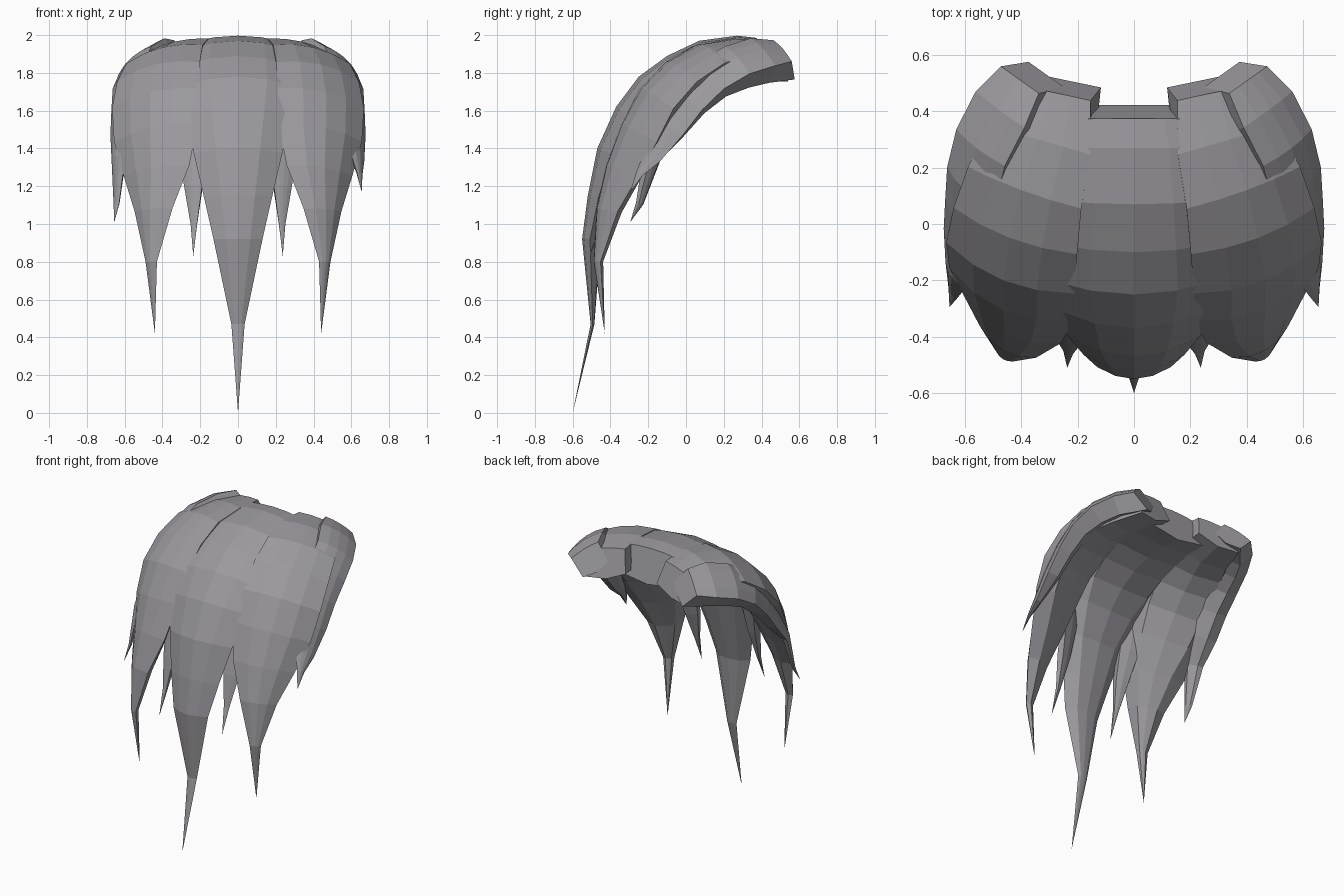
import bpy, bmesh
from mathutils import Vector

hair = bpy.data.materials.new("ash_grey")
hair.diffuse_color = (0.33, 0.32, 0.345, 1)


def lock(name, stations, side=1, head_z=1.2, root_u=0.95):
    """Tapered lens-section strand; stations are (x, y, z, half width, thickness)."""
    head = Vector((0, 0.3, head_z))            # strands face away from this point
    pts = [Vector((s[0] * side, s[1], s[2])) for s in stations]
    bm = bmesh.new()
    rings = []
    for i, p in enumerate(pts):
        hw, th = stations[i][3:]
        t = (pts[min(i + 1, len(pts) - 1)] - pts[max(i - 1, 0)]).normalized()
        n = p - head
        n = (n - t * n.dot(t)).normalized()
        w = n.cross(t)
        f = min(1, i / 6)                      # flat and thick at the root, rounder below
        bulge = 0.1 + 0.22 * f
        iu = root_u + (0.55 - root_u) * f
        back = -t * 0.07 if i == 0 else Vector()   # slanted root end
        ring = []
        for u in (-1, -0.5, 0, 0.5, 1):
            ring.append(bm.verts.new(p + w * u * hw - n * bulge * hw * u * u))
        for u in (iu, 0, -iu):
            ring.append(bm.verts.new(p + w * u * hw - n * th * (1 - 0.15 * abs(u)) + back))
        rings.append(ring)
    for a, b in zip(rings, rings[1:]):
        for k in range(8):
            j = (k + 1) % 8
            bm.faces.new((a[k], a[j], b[j], b[k]))
    bm.faces.new(rings[0])
    bmesh.ops.remove_doubles(bm, verts=bm.verts, dist=0.0005)
    bmesh.ops.recalc_face_normals(bm, faces=bm.faces)
    me = bpy.data.meshes.new(name)
    bm.to_mesh(me)
    bm.free()
    me.materials.append(hair)
    bpy.context.collection.objects.link(bpy.data.objects.new(name, me))


# long middle lock
lock("middle_lock", [
    (0, 0.375, 1.985, 0.21, 0.22), (0, 0.27, 1.997, 0.25, 0.23), (0, 0.07, 1.97, 0.28, 0.22),
    (0, -0.10, 1.89, 0.30, 0.20), (0, -0.25, 1.78, 0.31, 0.19), (0, -0.37, 1.62, 0.28, 0.17),
    (0, -0.47, 1.40, 0.235, 0.15), (0, -0.52, 1.15, 0.18, 0.13), (0, -0.55, 0.92, 0.13, 0.10),
    (0, -0.505, 0.47, 0.035, 0.02), (0, -0.60, 0, 0, 0)])

for side, label in ((-1, "left"), (1, "right")):
    # broad lock over the temple
    lock(label + "_broad_lock", [
        (0.30, 0.47, 1.945, 0.15, 0.18), (0.34, 0.30, 1.965, 0.19, 0.21),
        (0.40, 0.12, 1.935, 0.22, 0.21), (0.44, -0.05, 1.845, 0.24, 0.20),
        (0.465, -0.20, 1.70, 0.25, 0.19), (0.465, -0.305, 1.51, 0.245, 0.17),
        (0.46, -0.39, 1.30, 0.195, 0.14), (0.465, -0.45, 1.08, 0.115, 0.10),
        (0.465, -0.48, 0.80, 0.035, 0.04), (0.44, -0.43, 0.42, 0, 0)], side, 0.55)
    # outer lock along the side, uneven tips
    tip = 1.01 if side < 0 else 1.17
    lock(label + "_outer_lock", [
        (0.41, 0.515, 1.925, 0.10, 0.15), (0.485, 0.41, 1.925, 0.13, 0.16),
        (0.56, 0.27, 1.885, 0.13, 0.16), (0.60, 0.12, 1.80, 0.13, 0.14),
        (0.622, 0.0, 1.67, 0.115, 0.12), (0.638, -0.10, 1.52, 0.10, 0.10),
        (0.648, -0.19, 1.36, 0.06, 0.05), (0.65, -0.25, tip + 0.10, 0.025, 0.02),
        (0.655, -0.295, tip, 0, 0)], side, 1.25)
    # thin wisp beneath
    lock(label + "_wisp", [
        (0.25, -0.32, 1.55, 0.06, 0.03), (0.25, -0.36, 1.40, 0.07, 0.05),
        (0.24, -0.42, 1.20, 0.05, 0.05), (0.235, -0.46, 1.0, 0.018, 0.02),
        (0.237, -0.51, 0.83, 0, 0)], side)
